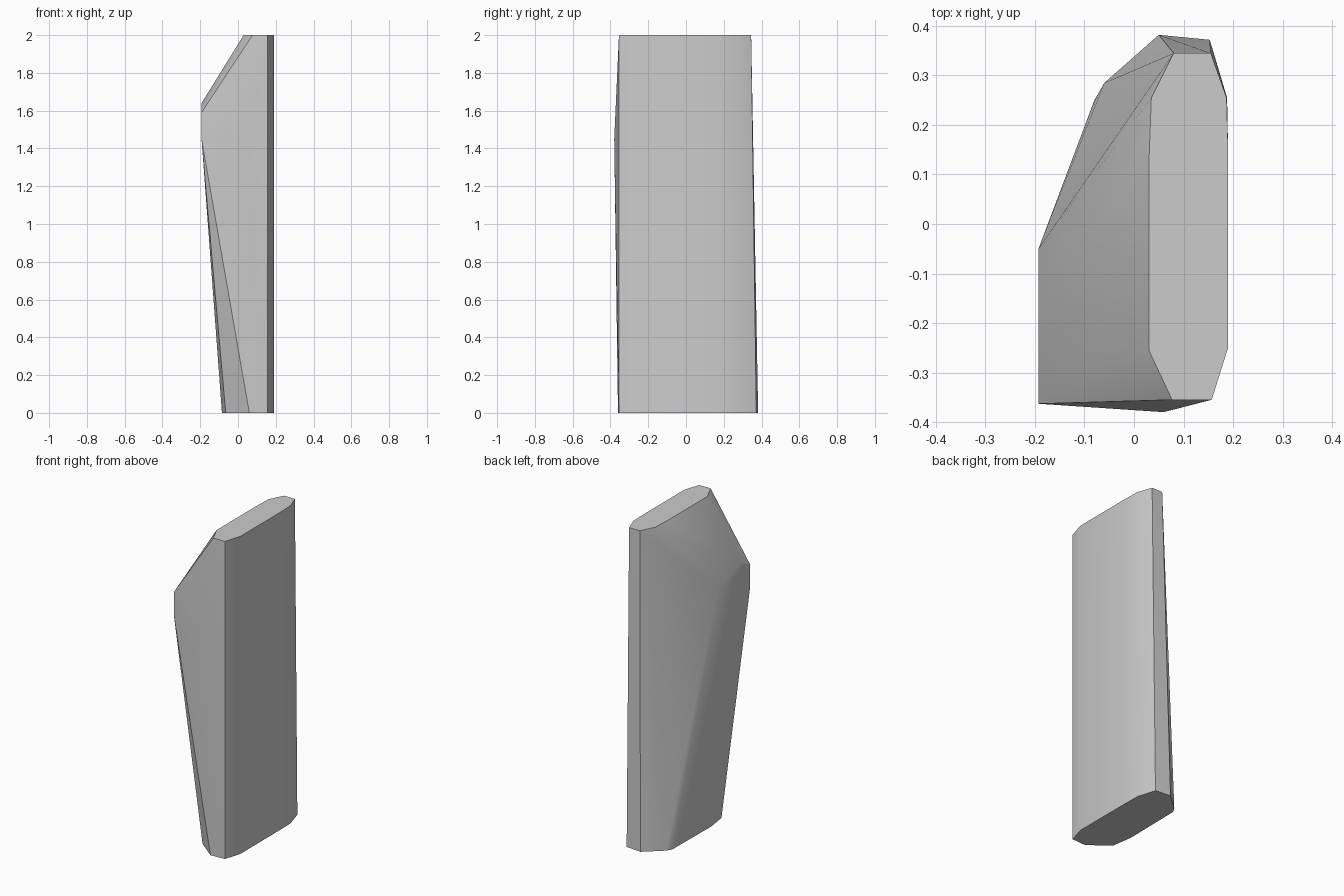
import bpy
import bmesh
import math

# Remove the default object
default = bpy.data.objects.get("Cube")
if default:
    bpy.data.objects.remove(default, do_unlink=True)


def make_material(name, colour):
    mat = bpy.data.materials.new(name)
    mat.use_nodes = True
    mat.diffuse_color = colour
    mat.node_tree.nodes["Principled BSDF"].inputs["Base Color"].default_value = colour
    return mat


def convex_block(name, points, material):
    """Wrap a convex faceted solid around corner points."""
    bm = bmesh.new()
    for point in points:
        bm.verts.new(point)
    hull = bmesh.ops.convex_hull(bm, input=bm.verts[:])
    spare = [v for v in hull["geom_interior"] if isinstance(v, bmesh.types.BMVert)]
    bmesh.ops.delete(bm, geom=spare, context="VERTS")
    bmesh.ops.dissolve_limit(bm, angle_limit=math.radians(0.3),
                             verts=bm.verts[:], edges=bm.edges[:])
    bmesh.ops.recalc_face_normals(bm, faces=bm.faces[:])
    mesh = bpy.data.meshes.new(name)
    bm.to_mesh(mesh)
    bm.free()
    mesh.materials.append(material)
    obj = bpy.data.objects.new(name, mesh)
    bpy.context.collection.objects.link(obj)
    return obj


def at_height(outline, z):
    return [(x, y, z) for x, y in outline]


# Straight side shared by both ends
straight_side = [(.19, .15), (.19, -.25), (.157, -.355)]

# Narrow outline at the top
top_outline = straight_side + [
    (.077, -.355), (.03, -.255), (.03, .12), (.035, .255),
    (.08, .345), (.155, .345), (.187, .255)]

# Wider outline at the foot
foot_outline = straight_side + [
    (.06, -.36), (-.065, -.26), (-.085, -.13), (-.08, .25),
    (-.06, .285), (.05, .382), (.153, .372), (.188, .255)]

# Shoulder that juts out sideways, and the slight swell of the front face
shoulder = [(-.193, y, z) for y, z in
            [(-.363, 1.45), (-.363, 1.59), (-.26, 1.64), (-.05, 1.56)]]
front_swell = [(.06, -.38, 1.45)]

stone = make_material("stone grey", (.6, .6, .6, 1))
slab = convex_block(
    "stone_slab",
    at_height(top_outline, 2) + at_height(foot_outline, 0) + shoulder + front_swell,
    stone)

# Soft shading over shallow facets, crisp main corners
bpy.ops.object.select_all(action="DESELECT")
slab.select_set(True)
bpy.context.view_layer.objects.active = slab
bpy.ops.object.shade_smooth_by_angle(angle=math.radians(30))
